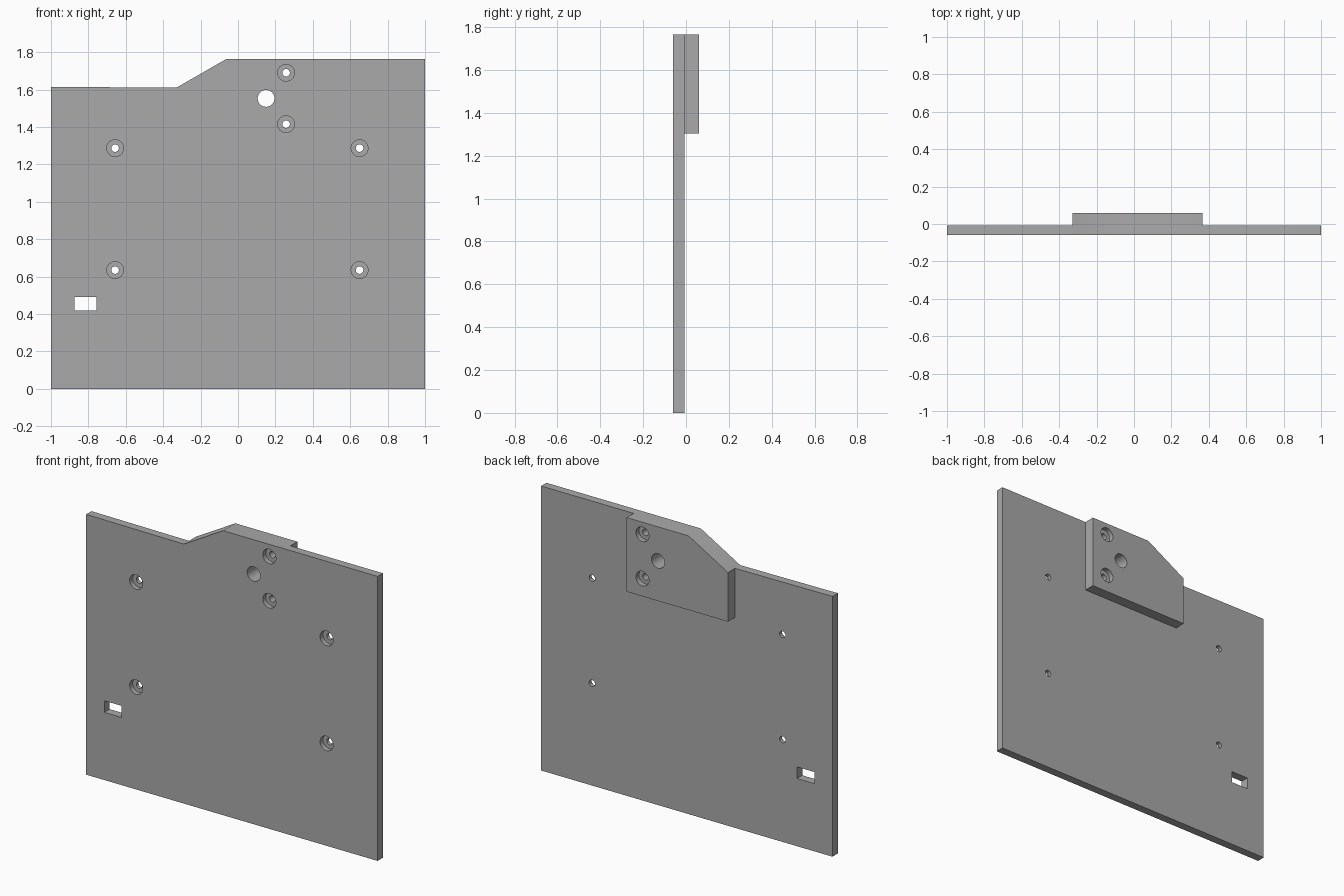
import bpy, bmesh, math
from mathutils import Matrix, Vector

cube = bpy.data.objects.get("Cube")
if cube:
    bpy.data.objects.remove(cube, do_unlink=True)

grey = bpy.data.materials.new("plain_grey")
grey.use_nodes = True
colour = (0.4, 0.4, 0.4, 1)
grey.diffuse_color = colour
grey.node_tree.nodes["Principled BSDF"].inputs["Base Color"].default_value = colour

FRONT, STEP, BACK = -0.06, -0.008, 0.06


def make_object(name, bm):
    bmesh.ops.recalc_face_normals(bm, faces=bm.faces)
    mesh = bpy.data.meshes.new(name)
    bm.to_mesh(mesh)
    bm.free()
    mesh.materials.append(grey)
    ob = bpy.data.objects.new(name, mesh)
    bpy.context.collection.objects.link(ob)
    return ob


def slab(name, outline, y0, y1):
    """Extrude an x-z outline from y0 to y1."""
    bm = bmesh.new()
    face = bm.faces.new([bm.verts.new((x, y0, z)) for x, z in outline])
    out = bmesh.ops.extrude_face_region(bm, geom=[face])
    verts = [v for v in out["geom"] if isinstance(v, bmesh.types.BMVert)]
    bmesh.ops.translate(bm, vec=(0, y1 - y0, 0), verts=verts)
    return make_object(name, bm)


def drill(name, x, z, profile, sides=32):
    """Turn a stepped (radius, y) profile into a drill shape about the y axis."""
    bm = bmesh.new()
    rings = []
    for r, y in profile:
        angles = [2 * math.pi * i / sides for i in range(sides)]
        rings.append([bm.verts.new((x + r * math.cos(a), y, z + r * math.sin(a))) for a in angles])
    for a, b in zip(rings, rings[1:]):
        for i in range(sides):
            j = (i + 1) % sides
            bm.faces.new((a[i], a[j], b[j], b[i]))
    bm.faces.new(rings[0])
    bm.faces.new(rings[-1])
    return make_object(name, bm)


def combine(target, tool, operation):
    tool.hide_render = True
    mod = target.modifiers.new(operation, "BOOLEAN")
    mod.operation, mod.object, mod.solver = operation, tool, "EXACT"
    bpy.context.view_layer.objects.active = target
    bpy.ops.object.modifier_apply(modifier=mod.name)
    bpy.data.objects.remove(tool, do_unlink=True)


# Plate with the stepped top edge, and the thick block behind it
slope = [(-0.06, 1.765), (-0.33, 1.61)]
plate = slab("mounting_plate",
             [(-1, 0), (1, 0), (1, 1.765)] + slope + [(-1, 1.615)], FRONT, STEP)
block = slab("back_block",
             [(-0.33, 1.305), (0.365, 1.305), (0.365, 1.765)] + slope, STEP, BACK)
combine(plate, block, "UNION")

# Screw holes: counterbored in front, plain behind
OUT, WIDE, NARROW = 0.1, 0.045, 0.02
head = [(WIDE, -OUT), (WIDE, FRONT + 0.03), (NARROW, FRONT + 0.03)]
for x in (-0.657, 0.65):
    for z in (0.635, 1.287):
        combine(plate, drill("screw_cutter", x, z, head + [(NARROW, OUT)]), "DIFFERENCE")

# Block screw holes: counterbored from both sides
tail = [(NARROW, BACK - 0.03), (WIDE, BACK - 0.03), (WIDE, OUT)]
for z in (1.415, 1.69):
    combine(plate, drill("block_screw_cutter", 0.257, z, head + tail), "DIFFERENCE")

# Large through hole and rectangular window
combine(plate, drill("bore_cutter", 0.15, 1.553, [(WIDE, -OUT), (WIDE, OUT)]), "DIFFERENCE")
window = [(-0.875, 0.42), (-0.757, 0.42), (-0.757, 0.492), (-0.875, 0.492)]
combine(plate, slab("window_cutter", window, -OUT, OUT), "DIFFERENCE")

# Smooth hole walls, sharp edges elsewhere
bpy.ops.object.select_all(action="DESELECT")
plate.select_set(True)
bpy.context.view_layer.objects.active = plate
bpy.ops.object.shade_smooth_by_angle(angle=math.radians(30))
